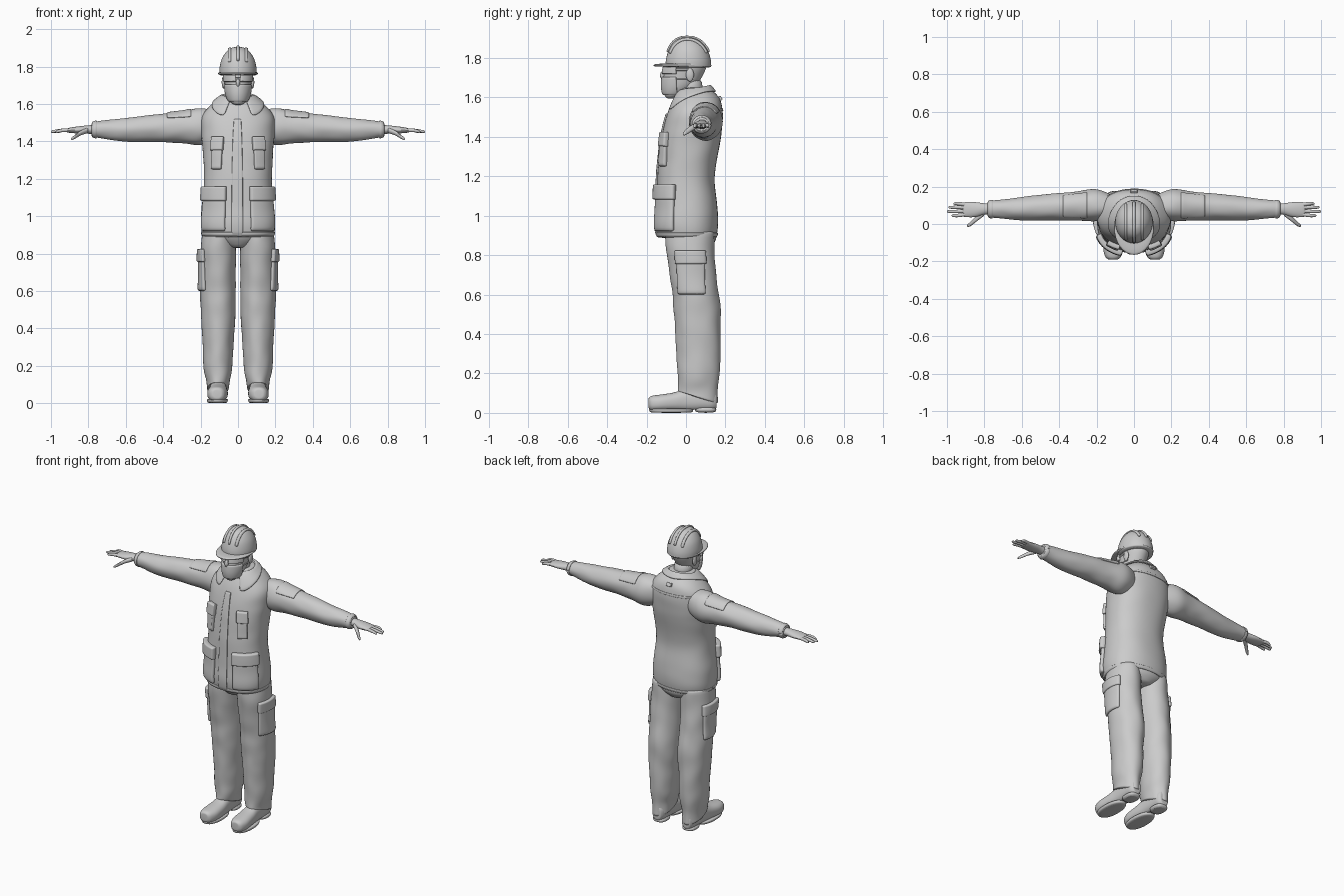
import bpy, bmesh
from math import sin, cos, radians, copysign
from mathutils import Vector, noise
from mathutils.bvhtree import BVHTree

cube = bpy.data.objects.get("Cube")
if cube:
    bpy.data.objects.remove(cube, do_unlink=True)

grey = bpy.data.materials.new("plain_grey")
grey.use_nodes = True
tone = (0.6, 0.6, 0.6, 1)
grey.diffuse_color = tone
grey.node_tree.nodes["Principled BSDF"].inputs["Base Color"].default_value = tone


def make(name, verts, faces, mirror=False, solid=0, subsurf=1):
    """Mesh object with optional mirror, thickness and smoothing."""
    mesh = bpy.data.meshes.new(name)
    mesh.from_pydata(verts, [], faces)
    bm = bmesh.new()
    bm.from_mesh(mesh)
    bmesh.ops.recalc_face_normals(bm, faces=bm.faces)
    bm.to_mesh(mesh)
    bm.free()
    mesh.materials.append(grey)
    obj = bpy.data.objects.new(name, mesh)
    bpy.context.collection.objects.link(obj)
    if mirror:
        obj.modifiers.new("mirror", "MIRROR").use_mirror_merge = False
    if solid:
        mod = obj.modifiers.new("thickness", "SOLIDIFY")
        mod.thickness, mod.offset = solid, 0
    if subsurf:
        mod = obj.modifiers.new("smooth", "SUBSURF")
        mod.levels = mod.render_levels = subsurf
    bpy.ops.object.select_all(action="DESELECT")
    obj.select_set(True)
    bpy.context.view_layer.objects.active = obj
    bpy.ops.object.shade_smooth_by_angle(angle=radians(50))
    return obj


def spline(a, b, c, d, t):
    return b + 0.5 * t * (c - a + t * (2*a - 5*b + 4*c - d + t * (3*(b - c) + d - a)))


def loft(name, axis, rings, mirror=False, power=1, steps=4, folds=0, floor=None, n=28):
    """Rings of (x, y, z, half size, half size, tilt) joined along an axis."""
    data = [tuple(r) + (0,) * (6 - len(r)) for r in rings]
    data = [data[0]] + data + [data[-1]]
    dense = [[spline(*q, s / steps) for q in zip(*data[i:i + 4])]
             for i in range(len(data) - 3) for s in range(steps)] + [data[-1]]
    verts = []
    for x, y, z, a, b, tilt in dense:
        for k in range(n):
            t = radians(360 * k / n)
            u = copysign(abs(cos(t)) ** power, cos(t))
            v = copysign(abs(sin(t)) ** power, sin(t))
            p = Vector((x + u, y + v, z))
            swell = 1 + folds * noise.noise(Vector((u * 1.5, v * 1.5, (x + y + z) * 12)))
            u, v = u * a * swell, v * b * swell
            p = {"Z": (x + u, y + v, z + tilt * v),
                 "X": (x, y + u, z + v),
                 "Y": (x + u, y, z + v)}[axis]
            verts.append(p if floor is None else (p[0], p[1], max(p[2], floor)))
    rows = len(dense)
    faces = [(i*n + k, i*n + (k+1) % n, (i+1)*n + (k+1) % n, (i+1)*n + k)
             for i in range(rows - 1) for k in range(n)]
    faces += [tuple(range(n)), tuple(range((rows - 1) * n, rows * n))]
    return make(name, verts, faces, mirror)


def surface(obj):
    bpy.context.view_layer.update()
    return BVHTree.FromObject(obj, bpy.context.evaluated_depsgraph_get())


def patch(name, target, axis, centre, angles, span, thick, mirror=False, nu=10, nv=8):
    """Padded panel wrapped over a part, cast towards an axis line."""
    tree, verts = surface(target), []
    for j in range(nv + 1):
        s = span[0] + (span[1] - span[0]) * j / nv
        for i in range(nu + 1):
            t = radians(angles[0] + (angles[1] - angles[0]) * i / nu)
            if axis == "Z":
                d, mid = Vector((cos(t), sin(t), 0)), Vector((centre[0], centre[1], s))
            else:
                d, mid = Vector((0, cos(t), sin(t))), Vector((s, centre[0], centre[1]))
            hit = tree.ray_cast(mid + d * 0.5, -d)[0] or mid
            verts.append(hit + d * thick * 0.3)
    w = nu + 1
    faces = [(j*w + i, j*w + i + 1, (j+1)*w + i + 1, (j+1)*w + i)
             for j in range(nv) for i in range(nu)]
    return make(name, verts, faces, mirror, thick * 1.4)


def ball(name, pos, size, mirror=False):
    x, y, z = pos
    rings = [(x, y, z + size[2] * h, size[0] * r, size[1] * r)
             for h, r in ((-1, .1), (-.8, .6), (0, 1), (.8, .6), (1, .1))]
    return loft(name, "Z", rings, mirror, steps=2, n=16)


# Jacket body
jacket = loft("jacket", "Z", [
    (0, .005, .885, .19, .15), (0, .005, .95, .2, .16), (0, .005, 1.05, .195, .156),
    (0, 0, 1.2, .182, .145), (0, .02, 1.35, .19, .152), (0, .035, 1.45, .198, .15),
    (0, .047, 1.53, .195, .138), (0, .055, 1.59, .15, .12), (0, .05, 1.63, .1, .09),
    (0, .04, 1.65, .07, .065)], power=.88, folds=.02)

# Sleeves
sleeves = loft("sleeves", "X", [
    (.1, .09, 1.49, .06, .07), (.2, .1, 1.48, .087, .098), (.3, .095, 1.475, .08, .084),
    (.45, .09, 1.47, .07, .073), (.6, .082, 1.46, .062, .064), (.72, .08, 1.463, .05, .048),
    (.785, .08, 1.463, .044, .039)], True, folds=.06)
patch("sleeve_cuffs", sleeves, "X", (.08, 1.463), (0, 360), (.755, .782), .006, True, 24, 2)
patch("sleeve_patches", sleeves, "X", (.095, 1.475), (35, 140), (.25, .38), .006, True)

# Hands
loft("palms", "X", [(.76, .08, 1.463, .03, .026), (.8, .08, 1.463, .031, .023),
                    (.85, .077, 1.461, .041, .02), (.9, .077, 1.459, .041, .014),
                    (.915, .077, 1.458, .036, .01)], True, n=16)
for name, y, tip in (("index", .045, .975), ("middle", .067, 1),
                     ("ring", .089, .992), ("little", .109, .965)):
    loft(name + "_fingers", "X", [
        (.89, y * .75 + .02, 1.459, .011, .011), (.94, y, 1.459, .01, .01),
        (tip - .008, y, 1.452, .008, .008), (tip, y, 1.451, .003, .003)], True, steps=2, n=10)
loft("thumbs", "X", [(.8, .06, 1.46, .016, .015), (.84, .03, 1.445, .016, .014),
                     (.875, .0, 1.422, .013, .011), (.892, -.01, 1.412, .006, .005)], True, n=10)

# Jacket details
body = (0, 0)
patch("front_placket", jacket, "Z", body, (-103, -80), (.89, 1.52), .008, False, 6, 40)
patch("hem_band", jacket, "Z", body, (-180, 180), (.892, .915), .006, False, 48, 2)
patch("hip_pockets", jacket, "Z", body, (-66, -18), (.92, 1.1), .018, True)
patch("hip_pocket_flaps", jacket, "Z", body, (-68, -16), (1.08, 1.16), .03, True)
patch("chest_pockets", jacket, "Z", body, (-56, -36), (1.25, 1.38), .018, True)
patch("chest_pocket_flaps", jacket, "Z", body, (-58, -34), (1.35, 1.425), .026, True)
patch("back_loop", jacket, "Z", body, (84, 96), (1.585, 1.605), .012)
patch("back_yoke", jacket, "Z", (0, .04), (35, 145), (1.53, 1.545), .004, False, 20, 2)

# Folded collar resting on the shoulders
tree, verts, count, levels = surface(jacket), [], 36, 5
for j in range(levels + 1):
    w = (j - 1) / (levels - 1)
    for i in range(count + 1):
        t = radians(22 + 316 * i / count)
        f = (1 + cos(t)) / 2
        fold = Vector((sin(t) * .08, .04 - cos(t) * .08, 1.665 - .045 * f))
        edge = Vector((sin(t) * (.11 + .09 * f * f), .045 - cos(t) * (.105 + .04 * f), 2))
        hit = tree.ray_cast(edge, Vector((0, 0, -1)))[0]
        edge.z = max(hit.z if hit else 0, 1.53) + .008
        if j == 0:
            p = fold + Vector((-sin(t) * .012, cos(t) * .012, -.05))
        else:
            p = fold.lerp(edge, w)
            hit = tree.ray_cast(Vector((p.x, p.y, 2)), Vector((0, 0, -1)))[0]
            p.z = max(p.z, hit.z + .008 if hit else 0)
        verts.append(p)
c = count + 1
make("collar", verts, [(j*c + i, j*c + i + 1, (j+1)*c + i + 1, (j+1)*c + i)
                       for j in range(levels) for i in range(count)], solid=.01)

# Trousers
loft("trouser_seat", "Z", [(0, .025, .83, .06, .09), (0, .025, .88, .17, .13),
                           (0, .01, .95, .18, .14)], steps=3)
trousers = loft("trouser_legs", "Z", [
    (.1, .02, .93, .09, .125), (.105, .025, .8, .096, .123), (.107, .042, .65, .095, .117),
    (.105, .058, .5, .095, .12), (.107, .063, .35, .086, .113), (.106, .063, .2, .078, .108),
    (.106, .06, .12, .064, .102), (.108, .063, .075, .06, .1, -.35)],
    True, folds=.06)
patch("thigh_pockets", trousers, "Z", (.107, .02), (-42, 42), (.6, .79), .014, True)
patch("thigh_pocket_flaps", trousers, "Z", (.107, .02), (-45, 45), (.755, .825), .02, True)

# Shoes
loft("shoes", "Y", [
    (.112, -.19, .05, .024, .024), (.112, -.175, .048, .042, .038), (.11, -.13, .05, .055, .043),
    (.107, -.06, .056, .052, .048), (.106, .0, .065, .046, .058), (.106, .08, .07, .045, .06),
    (.106, .13, .07, .042, .058), (.106, .155, .065, .028, .045)],
    True, power=.85, floor=.016)
loft("shoe_soles", "Z", [(.11, -.075, 0, .05, .103), (.11, -.075, .012, .056, .113),
                         (.11, -.075, .024, .055, .112)], True, power=.9, steps=2)
loft("shoe_heels", "Z", [(.106, .1, 0, .042, .052), (.106, .1, .03, .045, .056)],
     True, power=.75, steps=2)

# Head and neck
loft("neck", "Z", [(0, .04, 1.52, .062, .065), (0, .03, 1.6, .056, .058),
                   (0, .02, 1.7, .058, .062)], steps=2)
head = loft("head", "Z", [
    (0, -.075, 1.595, .02, .022), (0, -.062, 1.612, .042, .048), (0, -.035, 1.655, .062, .084),
    (0, -.015, 1.71, .072, .1), (0, 0, 1.76, .077, .105), (0, .01, 1.81, .07, .09)])
ball("ears", (.077, .02, 1.715), (.011, .022, .034), True)
ball("nose", (0, -.117, 1.712), (.013, .016, .022))
mask = patch("face_mask", head, "Z", (0, -.03), (-165, -15), (1.612, 1.705), .01, False, 20)
patch("mask_straps", head, "Z", (0, -.03), (-20, 40), (1.688, 1.696), .005, True, 10, 1)
patch("goggle_lenses", head, "Z", (0, -.02), (-84, -22), (1.718, 1.755), .014, True)
patch("goggle_bridge", head, "Z", (0, -.02), (-98, -82), (1.738, 1.755), .012)
patch("goggle_arms", head, "Z", (0, -.02), (-26, 25), (1.734, 1.746), .008, True, 10, 1)

# Hard hat with brim and crown ribs
helmet = loft("helmet_shell", "Z", [
    (0, .012, 1.75, .1, .116), (0, .012, 1.79, .1, .115), (0, .011, 1.84, .088, .1),
    (0, .008, 1.88, .062, .072), (0, .006, 1.9, .033, .038), (0, .006, 1.904, .01, .012)])
loft("helmet_brim", "Z", [(0, -.018, 1.756, .103, .144), (0, -.018, 1.763, .107, .148),
                          (0, -.015, 1.772, .102, .138)], steps=2, n=40)
for name, x in (("centre", 0), ("left", .045), ("right", -.045)):
    patch(name + "_crown_rib", helmet, "X", (.01, 1.78), (25, 155),
          (x - .008, x + .008), .009, False, 20, 2)
